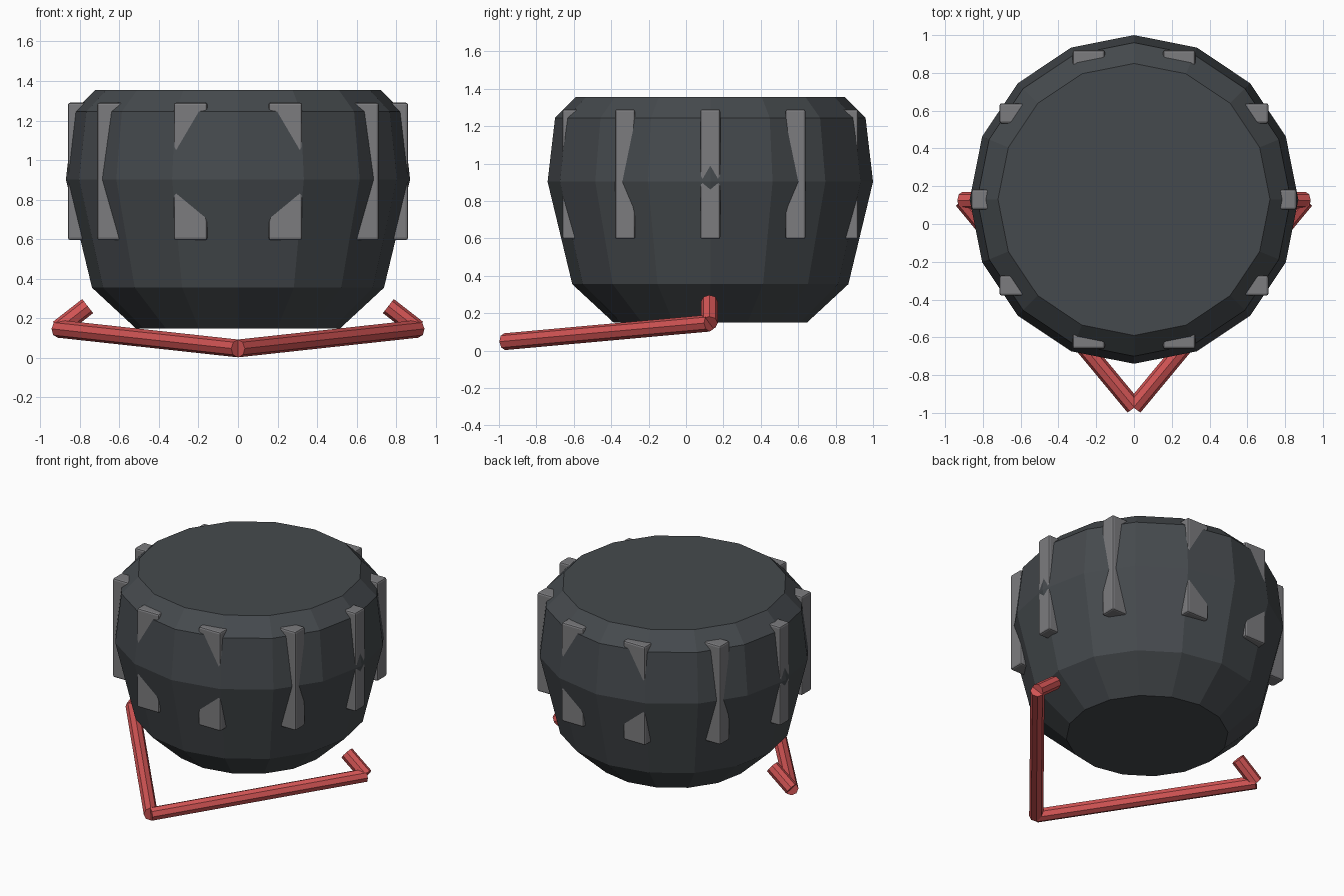
import bpy, bmesh, math
from mathutils import Vector

if "Cube" in bpy.data.objects:
    bpy.data.objects.remove(bpy.data.objects["Cube"])

CY = 0.13  # y of the drum axis


def material(name, color):
    m = bpy.data.materials.new(name)
    m.diffuse_color = (*color, 1)
    m.use_nodes = True
    m.node_tree.nodes["Principled BSDF"].inputs["Base Color"].default_value = m.diffuse_color
    return m


dark = material("dark_shell", (0.06, 0.068, 0.075))
grey = material("grey_metal", (0.2, 0.2, 0.21))
red = material("red_stand", (0.65, 0.09, 0.09))


def make_object(name, bm, mat):
    bmesh.ops.recalc_face_normals(bm, faces=bm.faces)
    me = bpy.data.meshes.new(name)
    bm.to_mesh(me)
    bm.free()
    me.materials.append(mat)
    ob = bpy.data.objects.new(name, me)
    bpy.context.collection.objects.link(ob)
    return ob


# Barrel-shaped body: 16-sided rings stacked along z
bm = bmesh.new()
N = 16
rings = []
for r, z in [(0.517, 0.15), (0.738, 0.355), (0.87, 0.903), (0.83, 1.245), (0.72, 1.355)]:
    rings.append([bm.verts.new((r * math.cos(2 * math.pi * i / N),
                                CY + r * math.sin(2 * math.pi * i / N), z)) for i in range(N)])
for a, b in zip(rings, rings[1:]):
    for i in range(N):
        j = (i + 1) % N
        bm.faces.new((a[i], a[j], b[j], b[i]))
bm.faces.new(rings[0][::-1])
bm.faces.new(rings[-1])
make_object("drum_body", bm, dark)

# Ten axis-aligned lugs around the shell
for k in range(10):
    a = k * math.pi / 5
    bm = bmesh.new()
    bmesh.ops.create_cube(bm, size=1)
    bmesh.ops.scale(bm, vec=(0.17, 0.107, 0.695), verts=bm.verts)
    ob = make_object(f"lug_{k + 1}", bm, grey)
    ob.location = (0.775 * math.cos(a), CY + 0.775 * math.sin(a), 0.943)
    bev = ob.modifiers.new("soft_edges", "BEVEL")
    bev.width = 0.012
    bev.segments = 2


# Stand made of straight eight-sided rods
def rod(name, p, q, radius=0.045):
    p, q = Vector(p), Vector(q)
    bm = bmesh.new()
    bmesh.ops.create_cone(bm, cap_ends=True, segments=8, radius1=radius,
                          radius2=radius, depth=(q - p).length)
    ob = make_object(name, bm, red)
    ob.location = (p + q) / 2
    ob.rotation_mode = 'QUATERNION'
    ob.rotation_quaternion = (q - p).to_track_quat('Z', 'Y')


for side, s in (("right", 1), ("left", -1)):
    rod(f"stand_leg_{side}", (0, -0.969, 0.048), (s * 0.908, 0.125, 0.147))
    rod(f"stand_hook_{side}", (s * 0.908, 0.125, 0.147), (s * 0.76, 0.125, 0.262))
